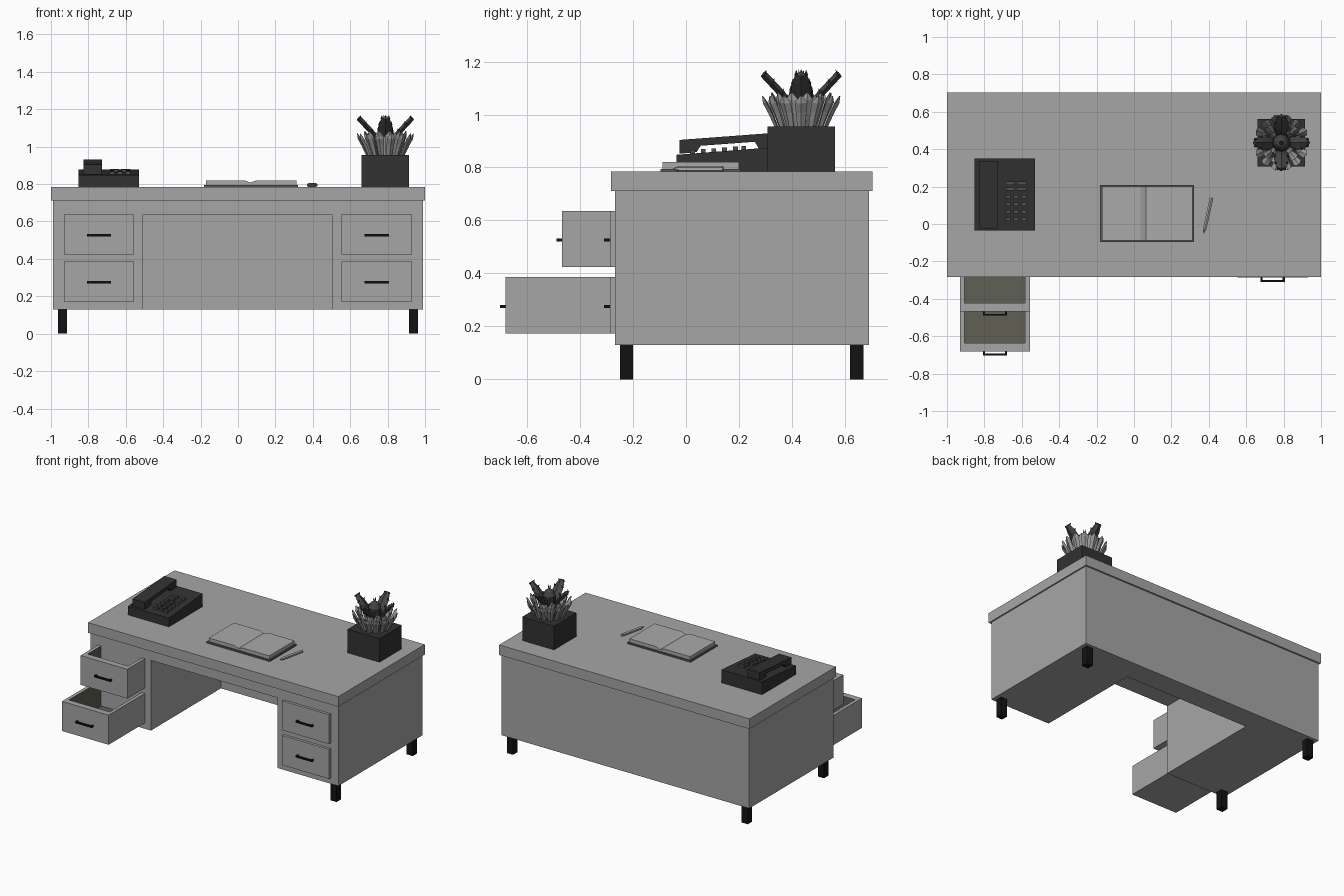
import bpy, bmesh, math
from mathutils import Matrix, Vector

if "Cube" in bpy.data.objects:
    bpy.data.objects.remove(bpy.data.objects["Cube"])


def mat(name, *c):
    m = bpy.data.materials.new(name)
    c = c if len(c) == 3 else c * 3
    m.diffuse_color = (*c, 1)
    m.use_nodes = True
    m.node_tree.nodes["Principled BSDF"].inputs["Base Color"].default_value = m.diffuse_color
    return m


GREY = mat("desk grey", 0.38)
BLACK = mat("black metal", 0.006)
OLIVE = mat("drawer lining", 0.115, 0.115, 0.09)
CHAR = mat("charcoal plastic", 0.032)
KEY = mat("key grey", 0.08)
PAPER = mat("paper grey", 0.40)
COVER = mat("cover grey", 0.10)
LEAF = mat("pale leaf", 0.33)
DARKLEAF = mat("dark leaf", 0.06)


def finish(name, bm, *mats):
    bmesh.ops.recalc_face_normals(bm, faces=bm.faces)
    me = bpy.data.meshes.new(name)
    bm.to_mesh(me)
    bm.free()
    for m in mats:
        me.materials.append(m)
    ob = bpy.data.objects.new(name, me)
    bpy.context.collection.objects.link(ob)
    return ob


def add_box(bm, x, y, z):
    """Box from (min, max) pairs."""
    size = [b - a for a, b in (x, y, z)]
    mid = [(a + b) / 2 for a, b in (x, y, z)]
    return bmesh.ops.create_cube(bm, size=1, matrix=Matrix.Translation(mid) @ Matrix.Diagonal((*size, 1)))


def box(name, m, x, y, z):
    bm = bmesh.new()
    add_box(bm, x, y, z)
    return finish(name, bm, m)


def prism(name, m, pts, axis, a, b):
    """Extrude a 2D profile along x (profile is y,z) or y (profile is x,z)."""
    bm = bmesh.new()
    place = (lambda p, t: (t, *p)) if axis == 'x' else (lambda p, t: (p[0], t, p[1]))
    lo = [bm.verts.new(place(p, a)) for p in pts]
    hi = [bm.verts.new(place(p, b)) for p in pts]
    bm.faces.new(lo)
    bm.faces.new(hi)
    for i in range(len(pts)):
        j = (i + 1) % len(pts)
        bm.faces.new((lo[i], lo[j], hi[j], hi[i]))
    return finish(name, bm, m)


# Desk: top slab, body with kneehole cut, legs
TOP = 0.784
box("desk_top", GREY, (-1, 1), (-0.283, 0.704), (0.711, TOP))
body = box("desk_body", GREY, (-0.99, 0.99), (-0.268, 0.692), (0.13, 0.711))
cutter = box("kneehole_cutter", GREY, (-0.508, 0.503), (-0.5, 0.53), (0, 0.637))
cutter.hide_render = True
cutter.hide_viewport = True
cut = body.modifiers.new("kneehole", 'BOOLEAN')
cut.operation = 'DIFFERENCE'
cut.object = cutter
for sx in (-1, 1):
    for y, tag in ((-0.225, "front"), (0.645, "back")):
        side = "left" if sx < 0 else "right"
        x = sx * 0.938
        box(f"{tag}_{side}_leg", BLACK, (x - 0.025, x + 0.025), (y - 0.025, y + 0.025), (0, 0.131))


# Drawers with lined trays, and U-shaped handles
def drawer(name, x0, x1, y, z0, z1):
    bm = bmesh.new()
    open_tray = y < -0.3
    add_box(bm, (x0, x1), (y, -0.20 if open_tray else -0.262), (z0, z1))
    if open_tray:
        top = max(bm.faces, key=lambda f: f.calc_center_median().z)
        bmesh.ops.inset_region(bm, faces=[top], thickness=0.035)
        for v in top.verts:
            v.co.y += 0.02 if v.co.y < -0.3 else 0
        tray = bmesh.ops.extrude_discrete_faces(bm, faces=[top])['faces'][0]
        for v in tray.verts:
            v.co.z = z0 + 0.03
        for f in [tray] + [g for e in tray.edges for g in e.link_faces]:
            f.material_index = 1
    finish(name, bm, GREY, OLIVE)
    xc, zc = (x0 + x1) / 2, (z0 + z1) / 2 - 0.004
    z = (zc - 0.006, zc + 0.006)
    bm = bmesh.new()
    add_box(bm, (xc - 0.065, xc + 0.065), (y - 0.022, y - 0.012), z)
    for s in (-0.059, 0.059):
        add_box(bm, (xc + s - 0.006, xc + s + 0.006), (y - 0.013, y + 0.003), z)
    finish(name + "_handle", bm, BLACK)


drawer("upper_left_drawer", -0.93, -0.557, -0.468, 0.424, 0.636)
drawer("lower_left_drawer", -0.93, -0.557, -0.681, 0.172, 0.386)
drawer("upper_right_drawer", 0.553, 0.929, -0.287, 0.424, 0.636)
drawer("lower_right_drawer", 0.553, 0.929, -0.287, 0.172, 0.386)

# Telephone: sloping base, handset with two end pads, keys
prism("phone_base", CHAR, [(-0.035, TOP), (0.35, TOP), (0.35, 0.878), (-0.035, 0.848)], 'x', -0.853, -0.528)
prism("handset", CHAR, [(-0.025, 0.852), (0.04, 0.858), (0.055, 0.882), (0.26, 0.897), (0.275, 0.872),
                        (0.337, 0.877), (0.337, 0.931), (-0.025, 0.904)], 'x', -0.825, -0.728)
bm = bmesh.new()


def key(x, y, w):
    z = 0.85 + y * 0.078
    add_box(bm, (x - w, x + w), (y - 0.009, y + 0.009), (z - 0.005, z + 0.014))


for x in (-0.672, -0.63, -0.588):
    for y in (0.025, 0.065, 0.105, 0.145):
        key(x, y, 0.013)
for x in (-0.66, -0.6):
    for y in (0.187, 0.218):
        key(x, y, 0.025)
finish("phone_keys", bm, KEY)

# Open notebook and pen
box("book_cover", COVER, (-0.182, 0.322), (-0.097, 0.208), (TOP, 0.795))
prism("book_pages", PAPER, [(-0.172, 0.795), (0.312, 0.795), (0.312, 0.82), (0.10, 0.82), (0.065, 0.808),
                            (0.035, 0.82), (-0.172, 0.82)], 'y', -0.088, 0.2)
a, b = Vector((0.378, -0.025, 0.795)), Vector((0.415, 0.14, 0.795))
rot = (b - a).to_track_quat('Z', 'Y').to_matrix().to_4x4()
bm = bmesh.new()
bmesh.ops.create_cone(bm, cap_ends=True, segments=6, radius1=0.011, radius2=0.011, depth=(b - a).length,
                      matrix=Matrix.Translation((a + b) / 2) @ rot)
tip = a - (b - a).normalized() * 0.0125
bmesh.ops.create_cone(bm, cap_ends=True, segments=6, radius1=0.002, radius2=0.011, depth=0.025,
                      matrix=Matrix.Translation(tip) @ rot)
finish("pen", bm, PAPER)

# Square planter
C = Vector((0.788, 0.435, 0))
box("planter", CHAR, (C.x - 0.127, C.x + 0.127), (C.y - 0.127, C.y + 0.127), (TOP, 0.955))


def leaf(bm, rows, ang, thick):
    """Faceted leaf with diamond section; rows are (radius, height, half width)."""
    turn = Matrix.Translation(C) @ Matrix.Rotation(ang, 4, 'Z')
    rings = []
    for r, z, w in rows:
        t = thick * min(1, w / 0.02)
        rings.append([bm.verts.new(turn @ Vector(p)) for p in
                      ((r, -w, z), (r + t, 0, z - t * 0.5), (r, w, z), (r - t, 0, z + t * 0.5))])
    for p, q in zip(rings, rings[1:]):
        for i in range(4):
            j = (i + 1) % 4
            bm.faces.new((p[i], p[j], q[j], q[i]))
    bm.faces.new(rings[0])
    bm.faces.new(rings[-1])
    return turn


# Pale leaves in three rings
bm = bmesh.new()
for n, shift, reach, high in ((14, 0, 0.15, 1.07), (12, 0.2, 0.115, 1.082), (8, 0.1, 0.07, 1.075)):
    for i in range(n):
        leaf(bm, [(reach * 0.6, 0.94, 0.014), (reach * 0.8, 1.01, 0.02), (reach * 0.93, high - 0.025, 0.024),
                  (reach, high, 0.004)], shift + i * math.tau / n, 0.008)
finish("pale_leaves", bm, LEAF)

# Four dark toothed leaves in a cross
bm = bmesh.new()
arm = [(0.04, 1.03, 0.025), (0.075, 1.08, 0.04), (0.11, 1.118, 0.036), (0.14, 1.15, 0.022), (0.138, 1.162, 0.006)]
for k in range(4):
    turn = leaf(bm, arm, k * math.pi / 2, 0.013)
    for r, z, w in arm[1:4]:
        for s in (-1, 1):
            bmesh.ops.create_cone(bm, cap_ends=True, segments=4, radius1=0.008, radius2=0.0005, depth=0.022,
                                  matrix=turn @ Matrix.Translation((r - 0.004, s * w * 0.85, z + 0.008))
                                  @ Matrix.Rotation(-0.5, 4, 'Y'))
finish("dark_leaves", bm, DARKLEAF)

# Central bud: dark band, domed cap, small tip
for name, m, r1, r2, z0, z1 in (("bud_base", CHAR, 0.05, 0.043, 1.04, 1.1), ("bud_cap", DARKLEAF, 0.043, 0.028, 1.1, 1.13),
                                ("bud_top", DARKLEAF, 0.028, 0.006, 1.13, 1.145)):
    bm = bmesh.new()
    bmesh.ops.create_cone(bm, cap_ends=True, segments=10, radius1=r1, radius2=r2, depth=z1 - z0,
                          matrix=Matrix.Translation(C + Vector((0, 0, (z0 + z1) / 2))))
    finish(name, bm, m)
bm = bmesh.new()
for k in range(4):
    leaf(bm, [(0.002, 1.14, 0.003), (0.009, 1.155, 0.005), (0.009, 1.17, 0.001)], k * math.pi / 2, 0.008)
finish("bud_tip", bm, DARKLEAF)
